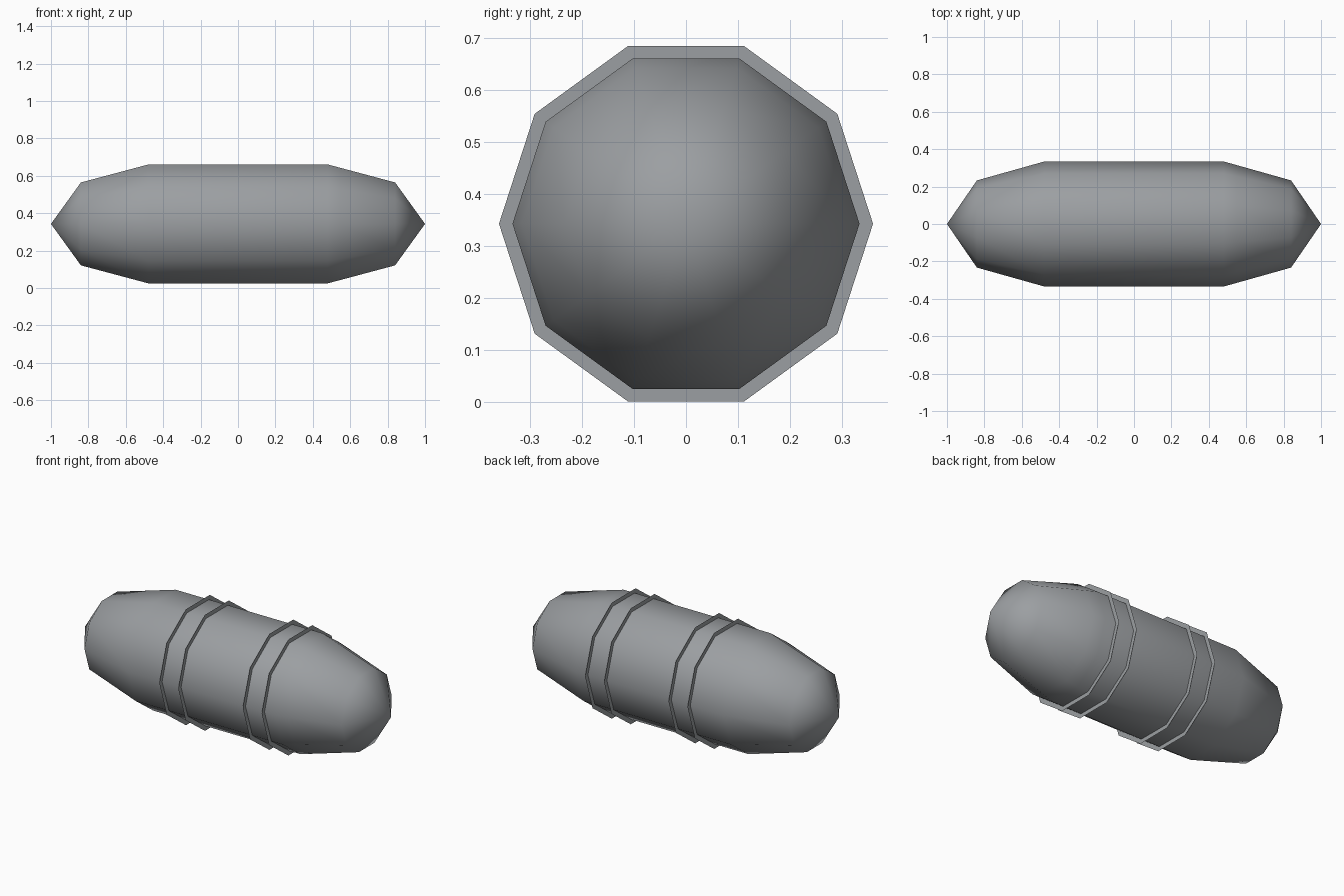
import bpy
import bmesh
from math import cos, sin, tau

cube = bpy.data.objects.get("Cube")
if cube:
    bpy.data.objects.remove(cube, do_unlink=True)

SIDES = 10
AXIS_Z = 0.343
GREY = (0.33, 0.345, 0.36, 1.0)


def make_material(name, one_sided):
    mat = bpy.data.materials.new(name)
    mat.use_nodes = True
    mat.diffuse_color = GREY
    mat.node_tree.nodes["Principled BSDF"].inputs["Base Color"].default_value = GREY
    mat.use_backface_culling = one_sided
    return mat


def lathe(name, profile, mat, smooth=True, inward=False):
    """Turn (x, radius) points around the long axis as a ten-sided shell."""
    bm = bmesh.new()
    loops = []
    for x, r in profile:
        angles = [tau * j / SIDES for j in range(SIDES)]
        loops.append([bm.verts.new((x, r * cos(a), AXIS_Z + r * sin(a))) for a in angles])
    for a, b in zip(loops, loops[1:]):
        for j in range(SIDES):
            k = (j + 1) % SIDES
            bm.faces.new((a[j], a[k], b[k], b[j]))
    # Merge the pole points into one tip
    bmesh.ops.remove_doubles(bm, verts=bm.verts[:], dist=0.0001)
    if inward:
        bmesh.ops.reverse_faces(bm, faces=bm.faces[:])
    for face in bm.faces:
        face.smooth = smooth
    mesh = bpy.data.meshes.new(name)
    bm.to_mesh(mesh)
    bm.free()
    mesh.materials.append(mat)
    obj = bpy.data.objects.new(name, mesh)
    bpy.context.collection.objects.link(obj)
    return obj


hull_grey = make_material("hull grey", False)
cap_grey = make_material("one-sided cap grey", True)

# Long shell with a faceted closed nose and an open rim
lathe("hull", [(-1, 0), (-0.84, 0.233), (-0.48, 0.334), (0.48, 0.334), (0.545, 0.316)], hull_grey)

# End cap, seen only from its inner side
lathe("end_cap", [(0.545, 0.316), (0.84, 0.233), (1, 0)], cap_grey, inward=True)

# Two pairs of paper-thin flanges around the hull
for pair, centre in (("rear", -0.2), ("front", 0.345)):
    for side, offset in (("inner", -0.062), ("outer", 0.062)):
        x = centre + offset
        lathe(f"{pair}_{side}_flange", [(x, 0.36), (x, 0.333)], hull_grey, smooth=False)
